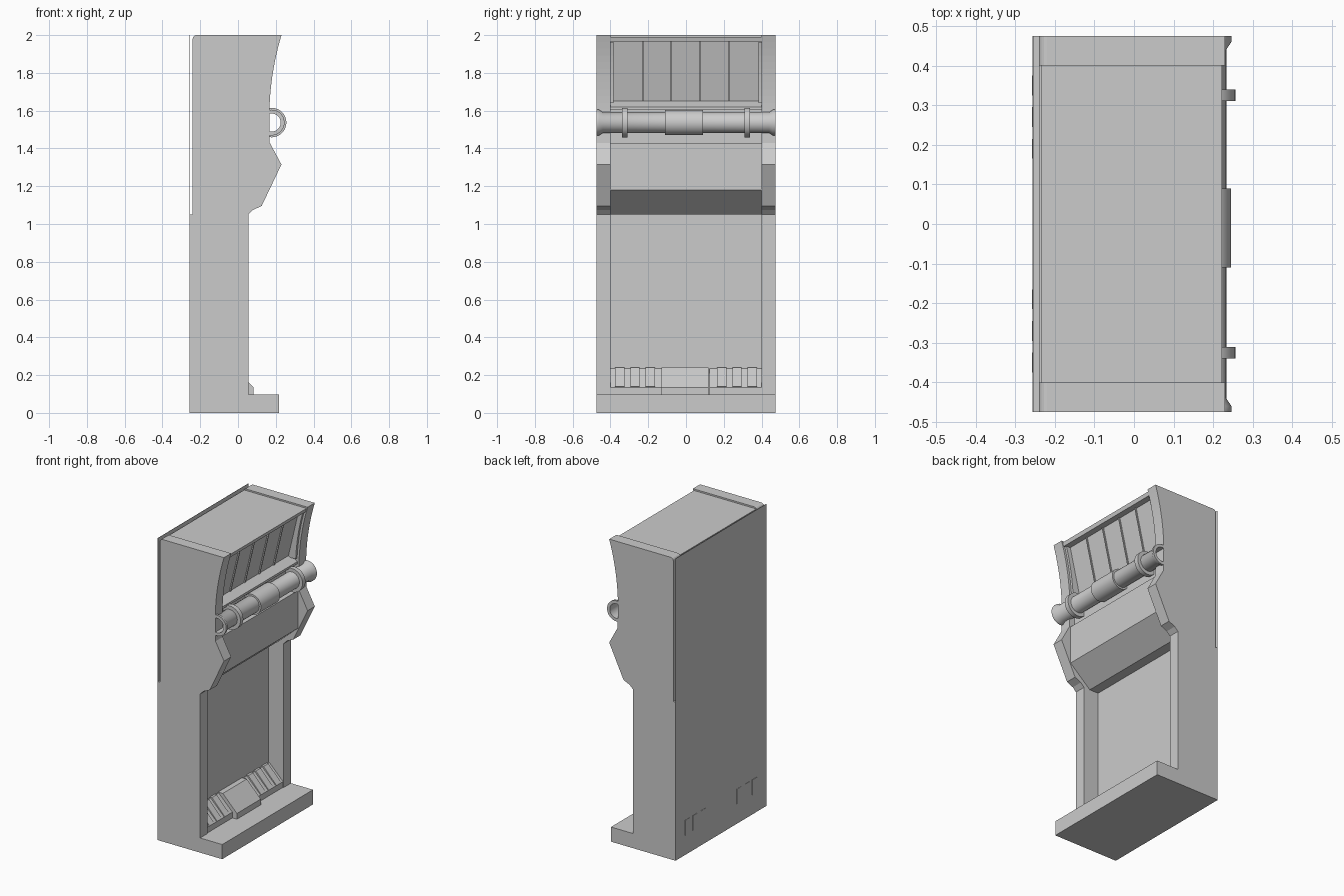
import bpy, bmesh, math
from mathutils import Vector

cube = bpy.data.objects.get("Cube")
if cube:
    bpy.data.objects.remove(cube, do_unlink=True)

grey = bpy.data.materials.new("light_grey")
grey.use_nodes = True
colour = (0.6, 0.6, 0.6, 1)
grey.diffuse_color = colour
grey.node_tree.nodes["Principled BSDF"].inputs["Base Color"].default_value = colour


def finish(name, bm):
    bmesh.ops.recalc_face_normals(bm, faces=bm.faces)
    mesh = bpy.data.meshes.new(name)
    bm.to_mesh(mesh)
    bm.free()
    mesh.materials.append(grey)
    obj = bpy.data.objects.new(name, mesh)
    bpy.context.collection.objects.link(obj)
    return obj


def extrude(name, profile, y0, y1):
    """Extrude an (x, z) outline from y0 to y1."""
    bm = bmesh.new()
    face = bm.faces.new([bm.verts.new((x, y0, z)) for x, z in profile])
    new = bmesh.ops.extrude_face_region(bm, geom=[face])["geom"]
    moved = [v for v in new if isinstance(v, bmesh.types.BMVert)]
    bmesh.ops.translate(bm, verts=moved, vec=(0, y1 - y0, 0))
    return finish(name, bm)


def box(name, x0, x1, y0, y1, z0, z1):
    return extrude(name, [(x0, z0), (x1, z0), (x1, z1), (x0, z1)], y0, y1)


def lathe(name, profile, centre):
    """Spin a closed (radius, y) outline around the y axis."""
    bm = bmesh.new()
    verts = [bm.verts.new((r, y, 0)) for r, y in profile]
    edges = [bm.edges.new((v, verts[i - 1])) for i, v in enumerate(verts)]
    bmesh.ops.spin(bm, geom=verts + edges, cent=(0, 0, 0), axis=(0, 1, 0),
                   angle=math.tau, steps=40, use_merge=True)
    bmesh.ops.remove_doubles(bm, verts=bm.verts, dist=1e-5)
    bmesh.ops.translate(bm, verts=bm.verts, vec=Vector(centre))
    obj = finish(name, bm)
    bpy.ops.object.select_all(action='DESELECT')
    obj.select_set(True)
    bpy.context.view_layer.objects.active = obj
    bpy.ops.object.shade_smooth_by_angle(angle=math.radians(35))
    return obj


HALF, INNER = 0.475, 0.4

# Base, back and lower cabinet
box("base", -0.255, 0.217, -HALF, HALF, 0, 0.097)
box("back_sheet", -0.256, -0.254, -HALF, HALF, 0, 2)
box("lower_back", -0.255, -0.22, -HALF, HALF, 0.097, 1.05)
box("lower_panel", -0.22, -0.055, -INNER, INNER, 0.097, 1.05)

# Middle section between the cheeks
extrude("middle_body", [(-0.24, 1.05), (0.01, 1.05), (0.16, 1.18),
                        (0.16, 1.43), (-0.24, 1.43)], -INNER, INNER)

# Upper body with the recessed sloping sign
extrude("upper_body", [(-0.235, 1.43), (0.13, 1.43), (0.13, 1.605), (0.155, 1.605),
                       (0.155, 1.62), (0.1, 1.65), (0.175, 1.965), (0.215, 1.965),
                       (0.222, 1.99), (-0.235, 1.99)], -INNER, INNER)
for i in range(4):
    y = -0.23 + i * 0.152
    extrude("sign_rib", [(0.09, 1.65), (0.108, 1.65), (0.183, 1.965), (0.165, 1.965)],
            y - 0.004, y + 0.004)

# Side cheeks: mirrored on both sides
cheek = [(-0.24, 1.05), (0.055, 1.05), (0.08, 1.075), (0.125, 1.095),
         (0.23, 1.315), (0.168, 1.43), (-0.24, 1.43)]
curve = []
for i in range(13):
    t = i / 12
    curve.append((0.166 + 0.064 * t ** 2, 1.57 + 0.43 * t))
corner = [(-0.22 - 0.02 * math.sin(a), 1.98 + 0.02 * math.cos(a))
          for a in (math.pi / 8 * k for k in range(5))]
upper_side = [(-0.24, 1.43), (0.168, 1.43)] + curve + corner
trim = [(x - 0.015, z) for x, z in curve if 1.61 < z < 1.99]
trim = [(0.1, trim[0][1])] + trim + [(0.1, trim[-1][1])]
for s, side in ((-1, "right"), (1, "left")):
    box(side + "_column", -0.22, 0.055, s * INNER, s * HALF, 0.097, 1.05)
    extrude(side + "_middle_cheek", cheek, s * INNER, s * HALF)
    extrude(side + "_upper_side", upper_side, s * INNER, s * HALF)
    extrude(side + "_sign_trim", trim, s * 0.385, s * INNER)

    # Sloping kick vents with raised slats
    extrude(side + "_kick_wedge", [(-0.055, 0.097), (0.05, 0.097), (0.05, 0.135),
                                   (-0.05, 0.235), (-0.055, 0.235)], s * 0.125, s * INNER)
    for i in range(3):
        y = s * (0.165 + i * 0.08)
        extrude(side + "_kick_slat", [(-0.055, 0.225), (0.04, 0.135), (0.053, 0.14),
                                      (-0.04, 0.24), (-0.055, 0.24)], y, y + s * 0.05)
        box(side + "_back_vent", -0.258, -0.255, y, y + s * 0.05, 0.13, 0.23)

# Central kick box
extrude("kick_box", [(-0.055, 0.097), (0.083, 0.097), (0.083, 0.135),
                     (-0.02, 0.24), (-0.055, 0.24)], -0.13, 0.12)

# Hollow handrail with flared ends, clamps and a centre sleeve
axis = (0.178, 0, 1.537)
outer = [(0.068, HALF), (0.068, 0.46), (0.055, 0.44)]
rail = outer + [(r, -y) for r, y in reversed(outer)] + [(0.048, -HALF), (0.048, HALF)]
lathe("rail_tube", rail, axis)


def ring(name, y0, y1, radius):
    lathe(name, [(0.05, y0), (radius, y0), (radius, y1), (0.05, y1)], axis)


ring("rail_sleeve", -0.11, 0.09, 0.067)
ring("right_rail_clamp", -0.34, -0.31, 0.078)
ring("left_rail_clamp", 0.31, 0.34, 0.078)
